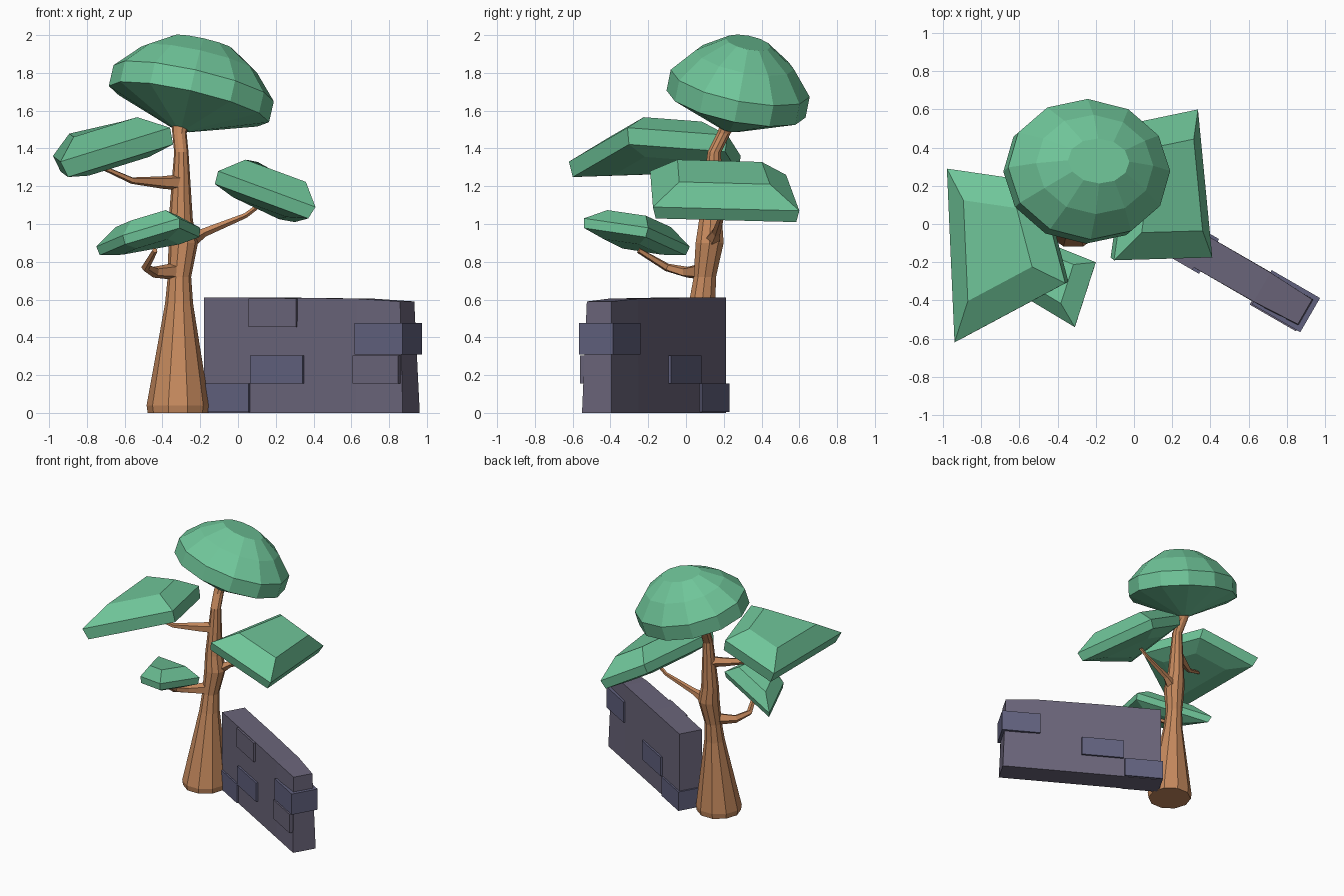
import bpy, bmesh, math
from mathutils import Vector, Matrix

if "Cube" in bpy.data.objects:
    bpy.data.objects.remove(bpy.data.objects["Cube"])


def material(name, rgb):
    m = bpy.data.materials.new(name)
    m.diffuse_color = (*rgb, 1)
    m.use_nodes = True
    m.node_tree.nodes["Principled BSDF"].inputs["Base Color"].default_value = m.diffuse_color
    return m


BARK = material("bark", (0.56, 0.25, 0.11))
LEAF = material("foliage", (0.16, 0.56, 0.32))
STONE = material("stone", (0.145, 0.13, 0.195))
BLUE_STONE = material("blue_stone", (0.12, 0.12, 0.21))


def finish(name, bm, mat):
    bmesh.ops.recalc_face_normals(bm, faces=bm.faces[:])
    mesh = bpy.data.meshes.new(name)
    bm.to_mesh(mesh)
    bm.free()
    mesh.materials.append(mat)
    ob = bpy.data.objects.new(name, mesh)
    bpy.context.collection.objects.link(ob)
    return ob


def loft(name, rings, mat):
    """Skin a stack of equal-sized point rings and cap both ends."""
    bm = bmesh.new()
    vs = [[bm.verts.new(p) for p in ring] for ring in rings]
    n = len(vs[0])
    for a, b in zip(vs, vs[1:]):
        for i in range(n):
            j = (i + 1) % n
            bm.faces.new((a[i], a[j], b[j], b[i]))
    bm.faces.new(vs[0])
    bm.faces.new(vs[-1])
    return finish(name, bm, mat)


def circle(center, rx, ry, n, rot=None):
    rot = rot or Matrix.Identity(3)
    return [Vector(center) + rot @ Vector((rx * math.cos(2 * math.pi * i / n),
                                           ry * math.sin(2 * math.pi * i / n), 0))
            for i in range(n)]


def branch(name, path, n=5):
    """Tapered limb through (x, y, z, radius) points."""
    pts = [Vector(p[:3]) for p in path]
    rings = []
    for i, p in enumerate(path):
        d = (pts[min(i + 1, len(pts) - 1)] - pts[max(i - 1, 0)]).normalized()
        u = d.cross(Vector((0, 0, 1))).normalized()
        v = u.cross(d)
        rings.append([pts[i] + p[3] * (u * math.cos(2 * math.pi * k / n) + v * math.sin(2 * math.pi * k / n))
                      for k in range(n)])
    loft(name, rings, BARK)


def leaf_pad(name, corners, axis, thick, height, scale):
    """Four-sided foliage pad: underside, rim and raised plateau."""
    c = [Vector(p) for p in corners]
    mid = sum(c, Vector()) / 4
    ax = Vector(axis).normalized()

    def ring(s, h):
        return [mid + (p - mid) * s + ax * h for p in c]
    loft(name, [ring(0.55, -thick - 0.03), ring(0.96, -thick), ring(1, 0), ring(scale, height)], LEAF)


# Trunk
trunk = [(-0.318, 0.04, 0.00, 0.160), (-0.318, 0.04, 0.04, 0.166), (-0.312, 0.085, 0.58, 0.074),
         (-0.31, 0.10, 0.72, 0.062), (-0.29, 0.125, 0.90, 0.078), (-0.303, 0.13, 1.02, 0.064),
         (-0.30, 0.15, 1.38, 0.038), (-0.31, 0.20, 1.48, 0.038), (-0.30, 0.25, 1.58, 0.05)]
loft("trunk", [circle(p[:3], p[3], p[3], 10) for p in trunk], BARK)

# Branches
branch("upper_left_branch", [(-0.30, 0.14, 1.22, 0.045), (-0.40, 0.08, 1.22, 0.034),
                             (-0.56, -0.02, 1.23, 0.018), (-0.74, -0.1, 1.31, 0.012)])
branch("lower_left_branch", [(-0.31, 0.10, 0.75, 0.05), (-0.44, 0.0, 0.745, 0.03),
                             (-0.49, -0.1, 0.77, 0.022), (-0.44, -0.25, 0.86, 0.015)])
branch("right_branch", [(-0.28, 0.13, 0.90, 0.05), (-0.18, 0.16, 0.955, 0.024),
                        (0.04, 0.19, 1.045, 0.014), (0.14, 0.19, 1.12, 0.012)])

# Crown: tilted twelve-sided cap
axis = Vector((0.23, 0.20, 1)).normalized()
tilt = Vector((0, 0, 1)).rotation_difference(axis).to_matrix()
rim = Vector((-0.26, 0.265, 1.635))
rings = [circle((-0.30, 0.23, 1.50), 0.05, 0.05, 12, tilt)]
for h, rx, ry in ((0, 0.435, 0.375), (0.115, 0.435, 0.375), (0.245, 0.315, 0.265), (0.34, 0.165, 0.12)):
    rings.append(circle(rim + axis * h, rx, ry, 12, tilt))
loft("crown", rings, LEAF)

# Foliage pads
leaf_pad("upper_left_foliage", [(-0.94, -0.62, 1.33), (-0.36, -0.31, 1.51), (-0.50, 0.22, 1.47),
                                (-0.98, 0.29, 1.36)], (-0.33, 0, 0.94), 0.09, 0.1, 0.58)
leaf_pad("lower_left_foliage", [(-0.75, 0.02, 0.88), (-0.61, -0.36, 0.94), (-0.31, -0.54, 1.03),
                                (-0.20, -0.2, 0.98)], (-0.14, 0.22, 1), 0.05, 0.075, 0.6)
leaf_pad("right_foliage", [(-0.105, -0.19, 1.28), (0.41, -0.175, 1.09), (0.335, 0.60, 1.07),
                           (0.0, 0.53, 1.26)], (0.4, 0, 0.91), 0.07, 0.11, 0.62)

# Wall: local x runs along the wall from its left end
wall_frame = Matrix.Translation((-0.135, 0.135, 0)) @ Matrix.Rotation(math.radians(-30), 4, 'Z')
stations = [(0, 0.09, 0.61), (0.45, 0.09, 0.61), (0.93, 0.088, 0.605), (1.19, 0.075, 0.59)]
wall = []
for s, half, top in stations:
    end = 0.025 if s > 1 else 0
    wall.append([wall_frame @ Vector(p) for p in ((s + end, -0.09, 0), (s + end, 0.09, 0),
                                                  (s, half, top), (s, -half, top))])
loft("wall", wall, STONE)

# Raised stones: start, end, bottom, top, near and far faces
stones = [(-0.012, 0.28, 0.004, 0.155, -0.103, 0.103, BLUE_STONE),
          (0.29, 0.61, 0.155, 0.305, -0.105, 0.105, BLUE_STONE),
          (0.28, 0.57, 0.455, 0.606, -0.105, 0, STONE),
          (0.93, 1.222, 0.31, 0.475, -0.105, 0.102, BLUE_STONE),
          (0.92, 1.20, 0.155, 0.305, -0.112, 0, STONE)]
for i, (a, b, z0, z1, y0, y1, mat) in enumerate(stones):
    bm = bmesh.new()
    bmesh.ops.create_cube(bm, size=1)
    place = wall_frame @ Matrix.Translation(((a + b) / 2, (y0 + y1) / 2, (z0 + z1) / 2)) \
        @ Matrix.Diagonal((b - a, y1 - y0, z1 - z0, 1))
    bmesh.ops.transform(bm, matrix=place, verts=bm.verts[:])
    finish(f"raised_stone_{i + 1}", bm, mat)
